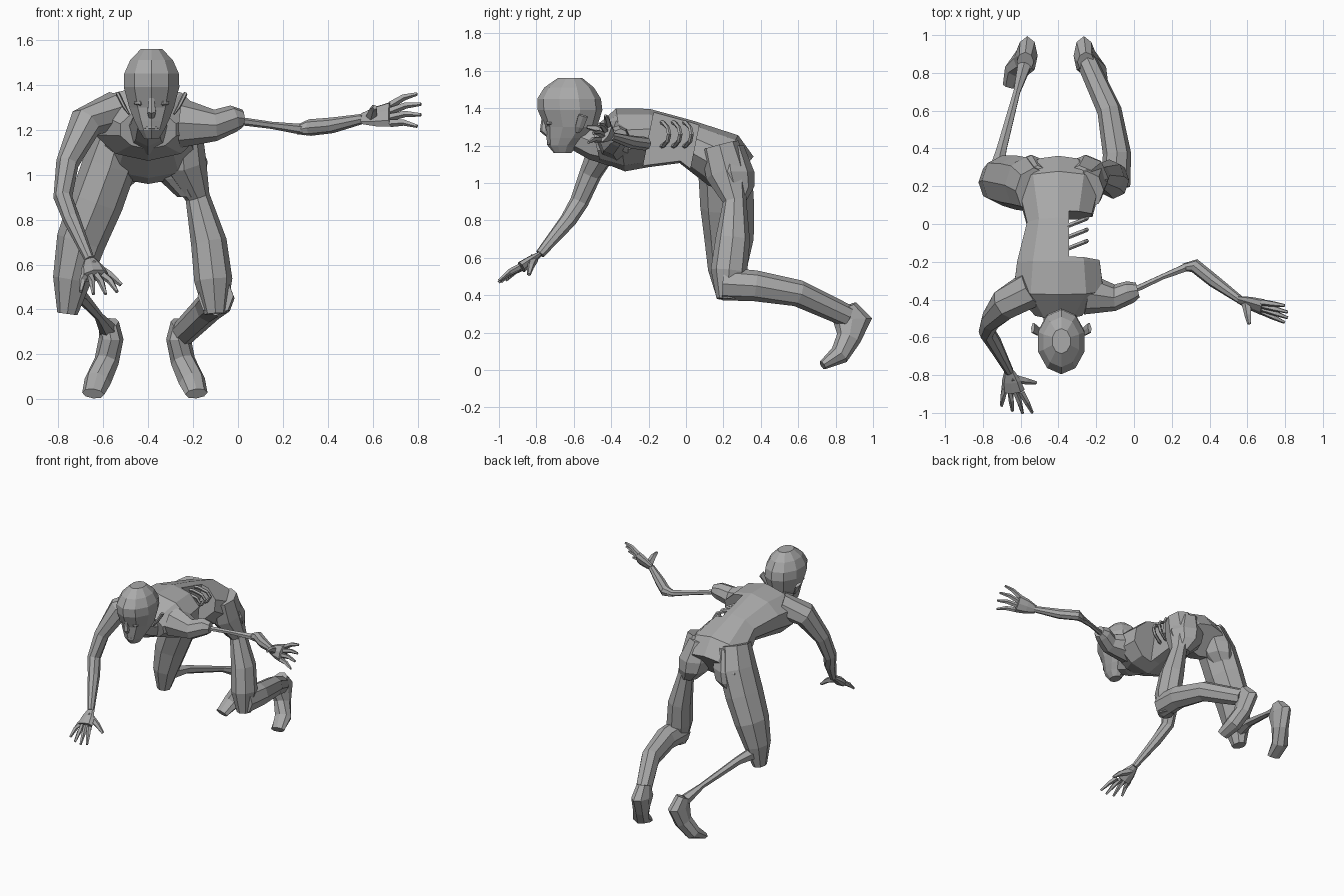
import bpy
import bmesh
from math import cos, sin, pi, tau
from mathutils import Vector

default_cube = bpy.data.objects.get("Cube")
if default_cube:
    bpy.data.objects.remove(default_cube, do_unlink=True)

grey = bpy.data.materials.new("grey_skin")
grey.use_nodes = True
grey.diffuse_color = (.4, .4, .4, 1)
shader = next(node for node in grey.node_tree.nodes if node.type == "BSDF_PRINCIPLED")
shader.inputs["Base Color"].default_value = grey.diffuse_color

ACROSS, DEEP, UP = Vector((1, 0, 0)), Vector((0, 1, 0)), Vector((0, 0, 1))
BODY = -.4


def add_object(name, bm):
    """Turn a bmesh into a flat-shaded grey object."""
    bmesh.ops.recalc_face_normals(bm, faces=bm.faces)
    mesh = bpy.data.meshes.new(name)
    bm.to_mesh(mesh)
    bm.free()
    mesh.materials.append(grey)
    part = bpy.data.objects.new(name, mesh)
    bpy.context.collection.objects.link(part)
    return part


def limb(name, joints, ref=ACROSS, depth=1, sides=8, axis=None):
    """Elliptic rings along joints (x, y, z, radius, own depth if any); the
    radius lies along ref and is multiplied by depth in the other direction.
    A fixed axis keeps all rings parallel."""
    points = [Vector(joint[:3]) for joint in joints]
    last = len(points) - 1
    bm = bmesh.new()
    rings = []
    for i, point in enumerate(points):
        radius, *own_depth = joints[i][3:]
        along = axis or (points[min(i + 1, last)] - points[max(i - 1, 0)]).normalized()
        side = (ref - along * ref.dot(along)).normalized()
        normal = along.cross(side) * (own_depth[0] if own_depth else depth)
        angles = [tau * k / sides for k in range(sides)]
        rings.append([bm.verts.new(point + radius * (side * sin(a) + normal * cos(a)))
                      for a in angles])
    for low, high in zip(rings, rings[1:]):
        for k in range(sides):
            n = (k + 1) % sides
            bm.faces.new((low[k], low[n], high[n], high[k]))
    bm.faces.new(rings[0])
    bm.faces.new(rings[last])
    return add_object(name, bm)


def lens(name, centre, half_width, radius):
    """Small spindle lying across the face."""
    x, y, z = centre
    limb(name, [(x - half_width, y + radius, z, radius / 2), (x, y, z, radius),
                (x + half_width, y + radius, z, radius / 2)], DEEP, sides=6)


def hand(side, wrist, knuckles, spread, thumb_tip):
    """Flat palm, a fan of four fingers and a thumb."""
    wrist, knuckles, spread = Vector(wrist), Vector(knuckles), Vector(spread)
    forward = (knuckles - wrist).normalized()
    width = spread.length
    middle = wrist.lerp(knuckles, .5)
    limb(side + "_palm", [(*wrist, width * .6), (*middle, width * 1.1),
                          (*knuckles, width * 1.35)], spread.normalized(), .5)
    for i in range(4):
        fan = 1 - i / 1.5
        root = knuckles + spread * fan
        tip = knuckles + spread * fan * 1.8 + forward * (.145 - .02 * fan * fan)
        bend = root.lerp(tip, .5) + UP * .01
        limb(f"{side}_finger_{i + 1}", [(*root, .018), (*bend, .015), (*tip, .008)],
             DEEP + UP / 2, sides=5)
    root, tip = wrist.lerp(knuckles, .35), Vector(thumb_tip)
    bend = root.lerp(tip, .6) + UP * .01
    limb(side + "_thumb", [(*root, .028), (*bend, .019), (*tip, .01)], UP, sides=5)


# Torso arched from pelvis to collar, with a wound cut into its left flank
torso = limb("torso", [
    (BODY, .29, 1.05, .17), (BODY, .2, 1.12, .23), (BODY, 0, 1.22, .175),
    (BODY, -.2, 1.24, .23), (BODY, -.35, 1.23, .25), (BODY, -.48, 1.2, .13)],
    depth=.68, sides=10)
bm = bmesh.new()
bmesh.ops.create_cube(bm, size=.25)
cutter = add_object("wound_cutter", bm)
cutter.location = (-.22, -.07, 1.25)
cutter.rotation_euler.x = -.2
cutter.scale.z = 2
cutter.hide_render = True
cutter.hide_viewport = True
cut = torso.modifiers.new("wound", "BOOLEAN")
cut.operation = "DIFFERENCE"
cut.object = cutter

# Exposed ribs, bent as half rings
for i in range(3):
    arc = [pi * k / 6 for k in range(7)]
    limb(f"rib_{i + 1}", [(BODY + .15 * sin(a), .06 * (i - 2.5 + sin(a)),
                           1.26 + .07 * cos(a), .012) for a in arc], DEEP, sides=5)

# Neck and head
limb("neck", [(BODY, -.4, 1.22, .11), (BODY, -.5, 1.22, .08),
              (BODY, -.6, 1.26, .065)], depth=1.2)
HEAD = BODY + .015
limb("head", [
    (HEAD, -.66, 1.16, .035), (HEAD, -.66, 1.2, .06), (HEAD, -.64, 1.24, .08),
    (HEAD, -.615, 1.3, .105), (HEAD, -.62, 1.39, .13), (HEAD, -.625, 1.45, .128),
    (HEAD, -.625, 1.51, .1), (HEAD, -.62, 1.56, .05)],
    depth=1.33, sides=10, axis=UP)

# Face
limb("nose", [(HEAD, -.76, 1.35, .012), (HEAD, -.76, 1.28, .022),
              (HEAD, -.74, 1.26, .015)], sides=6)
for lip, z in (("upper_lip", 1.23), ("lower_lip", 1.21)):
    lens(lip, (HEAD, -.735, z), .03, .01)
for side, sign in (("left", 1), ("right", -1)):
    lens(side + "_eye", (HEAD + sign * .05, -.735, 1.32), .025, .014)
    limb(side + "_ear", [(HEAD + sign * .1, -.58, 1.27, .012),
                         (HEAD + sign * .12, -.57, 1.3, .025),
                         (HEAD + sign * .15, -.55, 1.36, .03)], DEEP, .35, 6)

# Right arm reaching down to the front
limb("right_arm", [
    (-.54, -.34, 1.29, .1), (-.68, -.42, 1.23, .09), (-.76, -.51, 1.05, .06),
    (-.78, -.57, .9, .05), (-.74, -.63, .8, .045), (-.66, -.78, .62, .026)],
    DEEP, .85)
hand("right", (-.66, -.78, .62), (-.64, -.88, .55), (-.045, .01, 0), (-.52, -.84, .51))

# Left arm held out sideways, bare bone above the elbow
limb("left_shoulder", [(-.25, -.37, 1.23, .11), (-.1, -.39, 1.22, .07),
                       (-.02, -.36, 1.25, .06), (.02, -.35, 1.25, .04)], DEEP)
limb("left_upper_arm_bone", [(0, -.35, 1.24, .018), (.15, -.28, 1.22, .016),
                             (.3, -.22, 1.2, .025)], DEEP, sides=6)
limb("left_forearm", [(.26, -.23, 1.2, .02), (.32, -.22, 1.21, .037),
                      (.42, -.3, 1.22, .035), (.56, -.4, 1.25, .022)], DEEP)
hand("left", (.55, -.4, 1.25), (.68, -.44, 1.27), (0, .025, .04), (.61, -.53, 1.3))

# Thighs, the left one wasted below the hip
limb("left_thigh", [
    (-.25, .18, 1.2, .09), (-.24, .22, 1.05, .1), (-.18, .26, .9, .055),
    (-.13, .25, .7, .08), (-.11, .23, .53, .085), (-.1, .22, .38, .05)], depth=1.15)
limb("right_thigh", [
    (-.53, .18, 1.2, .1), (-.57, .21, 1.05, .12), (-.63, .22, .88, .12),
    (-.7, .23, .7, .11), (-.74, .22, .53, .085), (-.76, .22, .38, .045)], depth=1.2)

# Shins, the left one whole and the right one worn to bone
limb("left_shin", [(-.1, .2, .46, .08), (-.09, .37, .45, .075),
                   (-.13, .6, .41, .065), (-.25, .86, .29, .055)], depth=1.1)
limb("right_shin_bone", [(-.74, .23, .48, .05), (-.7, .4, .46, .03),
                         (-.62, .7, .37, .02), (-.58, .84, .31, .04)], sides=6)

# Buttocks, and feet curling from the raised heel down to the toes
for side, sign in (("left", 1), ("right", -1)):
    limb(side + "_buttock", [
        (BODY + sign * .11, .22, 1.2, .09), (BODY + sign * .14, .24, 1.06, .125),
        (BODY + sign * .15, .26, .98, .105), (BODY + sign * .19, .26, .9, .06)],
        axis=UP)
    middle = -.415
    limb(side + "_foot", [
        (middle + sign * .16, .86, .34, .045, 1.2),
        (middle + sign * .15, .89, .27, .055, 1.9),
        (middle + sign * .17, .87, .17, .055, 1.2),
        (middle + sign * .21, .82, .08, .06, .9),
        (middle + sign * .23, .73, .025, .05, .5)])
